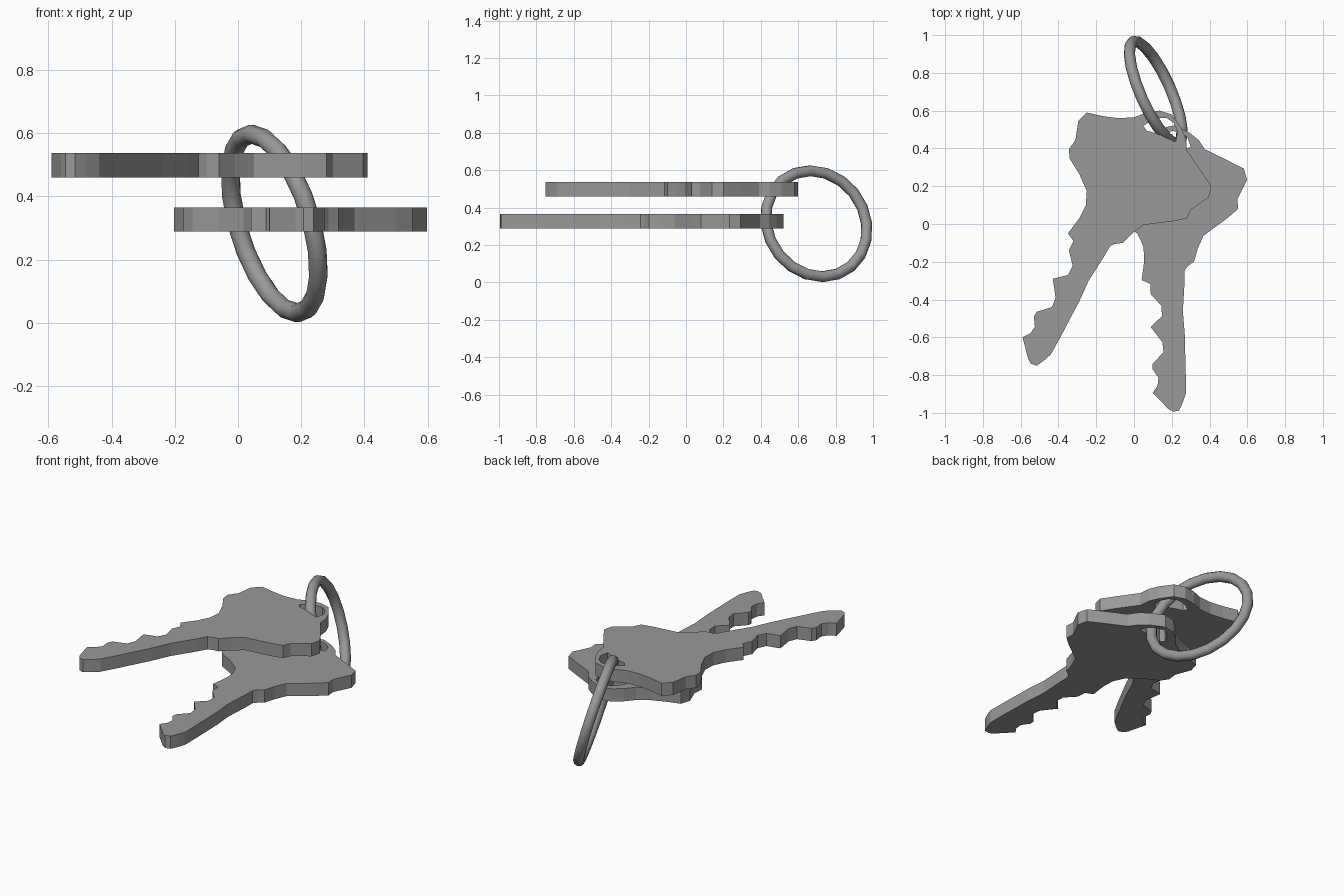
import bpy
import bmesh
from mathutils import Vector, Matrix
from math import radians

default_cube = bpy.data.objects.get("Cube")
if default_cube:
    bpy.data.objects.remove(default_cube, do_unlink=True)


def make_material(name, colour):
    material = bpy.data.materials.new(name)
    material.use_nodes = True
    material.diffuse_color = colour
    material.node_tree.nodes["Principled BSDF"].inputs["Base Color"].default_value = colour
    return material


steel = make_material("grey_steel", (0.32, 0.32, 0.32, 1))

# Outline of the key, clockwise, split into its natural sections
HEAD_LEFT = [(-.35, -.05), (-.29, .03), (-.255, .1), (-.25, .175), (-.29, .265),
             (-.34, .345), (-.345, .395), (-.31, .445), (-.295, .545), (-.25, .59)]
HEAD_TOP = [(-.16, .57), (-.08, .56), (0, .565), (.065, .59), (.135, .6),
            (.2, .58), (.25, .51), (.275, .45), (.28, .39)]
HEAD_RIGHT = [(.35, .29), (.41, .2), (.395, .14), (.3, .075), (.28, .03),
              (.21, .015), (.05, -.005), (-.01, -.05), (-.06, -.1), (-.1, -.105)]
BLADE_BACK = [(-.125, -.115), (-.16, -.175), (-.24, -.3), (-.29, -.41), (-.39, -.6),
              (-.44, -.69), (-.48, -.725), (-.515, -.75), (-.545, -.74), (-.56, -.715)]
TEETH = [(-.59, -.6), (-.55, -.58), (-.525, -.545), (-.53, -.49), (-.515, -.465),
         (-.435, -.44), (-.415, -.39), (-.43, -.29), (-.35, -.27), (-.325, -.22),
         (-.345, -.14), (-.32, -.09)]
OUTLINE = HEAD_LEFT + HEAD_TOP + HEAD_RIGHT + BLADE_BACK + TEETH
RING_HOLE = [(.05, .52), (.09, .545), (.135, .56), (.175, .56), (.21, .535),
             (.23, .49), (.22, .435), (.175, .455), (.12, .48), (.065, .495)]
KEY_THICKNESS = .077


def add_loop(bm, points):
    """Add a closed loop of edges in the ground plane."""
    verts = [bm.verts.new((x, y, 0)) for x, y in points]
    return [bm.edges.new((a, b)) for a, b in zip(verts, verts[1:] + verts[:1])]


def make_key(name, placement):
    """Fill the outline around the hole, thicken it and move it into place."""
    bm = bmesh.new()
    edges = add_loop(bm, OUTLINE) + add_loop(bm, RING_HOLE)
    bmesh.ops.triangle_fill(bm, edges=edges, use_beauty=True)
    result = bmesh.ops.extrude_face_region(bm, geom=bm.faces[:])
    top_verts = [v for v in result["geom"] if isinstance(v, bmesh.types.BMVert)]
    bmesh.ops.translate(bm, verts=top_verts, vec=(0, 0, KEY_THICKNESS))
    bmesh.ops.recalc_face_normals(bm, faces=bm.faces[:])
    bm.transform(placement)
    mesh = bpy.data.meshes.new(name)
    bm.to_mesh(mesh)
    bm.free()
    mesh.materials.append(steel)
    key = bpy.data.objects.new(name, mesh)
    bpy.context.collection.objects.link(key)
    return key


# Two matching keys, the lower one swung round about the blade tip
make_key("upper_key", Matrix.Translation((0, 0, .46)))
upper_tip = Vector((-.537, -.74, 0))
lower_tip = Vector((.214, -.99, .288))
swing = (Matrix.Translation(lower_tip)
         @ Matrix.Rotation(radians(29.2), 4, "Z")
         @ Matrix.Translation(-upper_tip))
make_key("lower_key", swing)

# Tilted split ring running through both holes
ring_axis = Vector((.88, .39, .27))
bpy.ops.mesh.primitive_torus_add(
    major_segments=20, minor_segments=10,
    major_radius=.294, minor_radius=.03,
    location=(.115, .697, .314),
    rotation=ring_axis.to_track_quat("Z", "Y").to_euler())
ring = bpy.context.object
ring.name = "key_ring"
ring.data.materials.append(steel)
bpy.ops.object.shade_smooth_by_angle(angle=radians(40))
